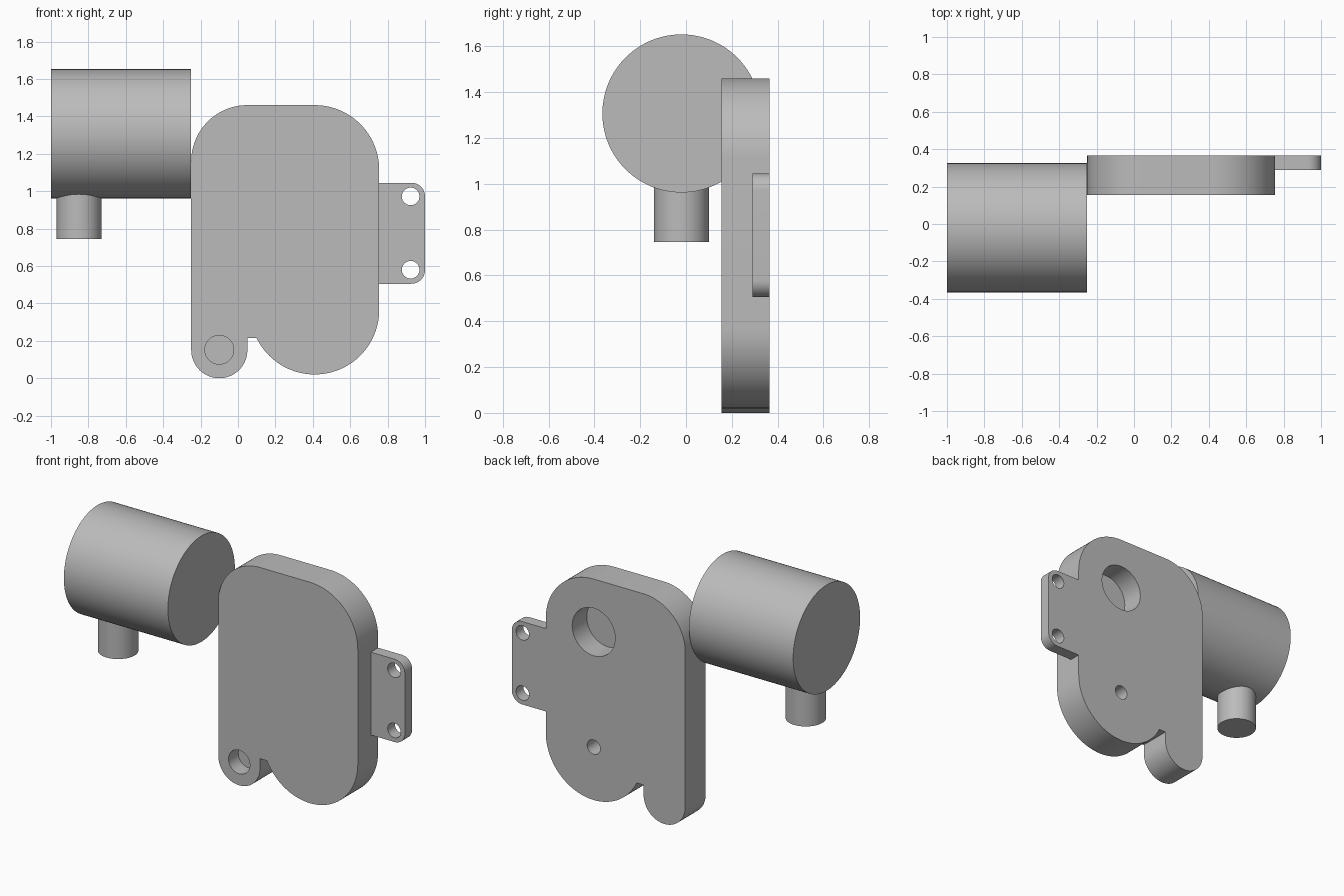
import bpy, bmesh, math
from mathutils import Matrix, Vector

cube = bpy.data.objects.get("Cube")
if cube:
    bpy.data.objects.remove(cube, do_unlink=True)

GREY = (0.5, 0.5, 0.5, 1)
metal = bpy.data.materials.new("plain grey")
metal.use_nodes = True
metal.diffuse_color = GREY
metal.node_tree.nodes["Principled BSDF"].inputs["Base Color"].default_value = GREY


def finish(name, bm):
    bmesh.ops.recalc_face_normals(bm, faces=bm.faces)
    mesh = bpy.data.meshes.new(name)
    bm.to_mesh(mesh)
    bm.free()
    mesh.materials.append(metal)
    obj = bpy.data.objects.new(name, mesh)
    bpy.context.collection.objects.link(obj)
    return obj


def cylinder(name, start, end, radius, sides=96):
    start, end = Vector(start), Vector(end)
    axis = end - start
    bm = bmesh.new()
    turn = axis.to_track_quat('Z', 'Y').to_matrix().to_4x4()
    bmesh.ops.create_cone(bm, cap_ends=True, segments=sides, radius1=radius,
                          radius2=radius, depth=axis.length,
                          matrix=Matrix.Translation((start + end) / 2) @ turn)
    return finish(name, bm)


def arc(cx, cz, radius, a0, a1, steps=24):
    angles = [math.radians(a0 + (a1 - a0) * i / steps) for i in range(steps + 1)]
    return [(cx + radius * math.cos(a), cz + radius * math.sin(a)) for a in angles]


def slab(name, outline, y0, y1):
    bm = bmesh.new()
    face = bm.faces.new([bm.verts.new((x, y0, z)) for x, z in outline])
    grown = bmesh.ops.extrude_face_region(bm, geom=[face])
    verts = [v for v in grown["geom"] if isinstance(v, bmesh.types.BMVert)]
    bmesh.ops.translate(bm, verts=verts, vec=(0, y1 - y0, 0))
    return finish(name, bm)


def drill(obj, x, z, radius, y0, y1):
    cutter = cylinder("hole_cutter", (x, y0, z), (x, y1, z), radius, 48)
    cutter.hide_render = True
    mod = obj.modifiers.new("hole", 'BOOLEAN')
    mod.operation, mod.solver, mod.object = 'DIFFERENCE', 'EXACT', cutter
    bpy.context.view_layer.objects.active = obj
    bpy.ops.object.modifier_apply(modifier=mod.name)
    bpy.data.objects.remove(cutter, do_unlink=True)


FRONT, BACK = 0.155, 0.365
TAB_FRONT = 0.29

# Housing: rounded plate with a round lower lobe and a small foot
outline = (arc(0.05, 1.16, 0.3, 180, 90)
           + arc(0.41, 1.115, 0.345, 90, 0)
           + arc(0.41, 0.365, 0.345, 0, -154, 48)
           + [(0.05, 0.214)]
           + arc(-0.1, 0.15, 0.15, 0, -180, 36))
housing = slab("housing", outline, FRONT, BACK)
drill(housing, -0.1, 0.152, 0.077, FRONT - 0.1, FRONT + 0.1)
drill(housing, 0.41, 1.115, 0.155, BACK - 0.15, BACK + 0.1)
drill(housing, 0.41, 0.365, 0.047, BACK - 0.15, BACK + 0.1)

# Mounting tab with two screw holes
tab_outline = ([(0.755, 0.505)] + arc(0.927, 0.578, 0.073, -90, 0, 12)
               + arc(0.927, 0.972, 0.073, 0, 90, 12) + [(0.755, 1.045)])
tab = slab("mounting_tab", tab_outline, TAB_FRONT, BACK)
for z in (0.58, 0.972):
    drill(tab, 0.923, z, 0.047, TAB_FRONT - 0.1, BACK + 0.1)

# Drum and the short pipe beneath it
drum = cylinder("drum", (-1, -0.02, 1.307), (-0.25, -0.02, 1.307), 0.345, 128)
pipe = cylinder("outlet_pipe", (-0.85, -0.02, 0.745), (-0.85, -0.02, 1.1), 0.12, 64)

# Smooth curved walls, crisp edges
bpy.ops.object.select_all(action='DESELECT')
for obj in (housing, tab, drum, pipe):
    obj.select_set(True)
bpy.context.view_layer.objects.active = housing
bpy.ops.object.shade_smooth_by_angle(angle=math.radians(30))
